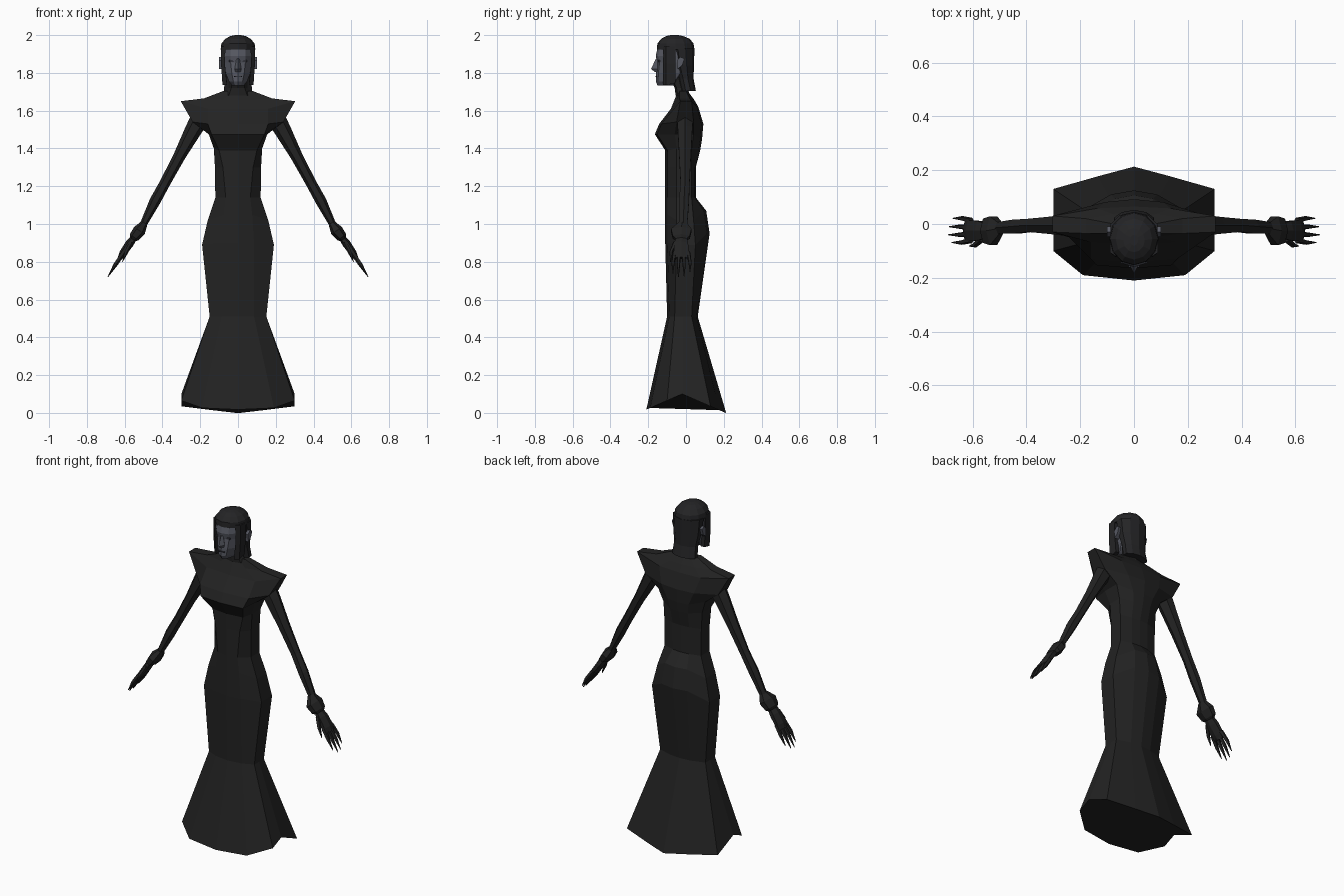
import bpy, bmesh, math
from mathutils import Vector


def material(name, rgb):
    m = bpy.data.materials.new(name)
    m.diffuse_color = (*rgb, 1)
    return m


BLACK = material("black cloth", (0.0165, 0.0165, 0.0165))
HAIR = material("black hair", (0.0175, 0.0175, 0.019))
SKIN = material("slate grey skin", (0.095, 0.10, 0.125))
DARK = material("dark features", (0.03, 0.031, 0.04))


def loft(name, rings, mat, mirror=False):
    """Skin a list of equal-length closed rings and cap both ends."""
    bm = bmesh.new()
    vs = [[bm.verts.new(p) for p in r] for r in rings]
    n = len(rings[0])
    for a, b in zip(vs, vs[1:]):
        for i in range(n):
            j = (i + 1) % n
            bm.faces.new((a[i], a[j], b[j], b[i]))
    bm.faces.new(vs[0])
    bm.faces.new(vs[-1])
    bmesh.ops.recalc_face_normals(bm, faces=bm.faces)
    me = bpy.data.meshes.new(name)
    bm.to_mesh(me)
    bm.free()
    me.materials.append(mat)
    ob = bpy.data.objects.new(name, me)
    bpy.context.collection.objects.link(ob)
    if mirror:
        ob.modifiers.new("mirror", 'MIRROR').use_mirror_merge = False
    return ob


def whole(half):
    """Complete a ring from its right half (first and last on x = 0)."""
    return half + [(-x, y, z) for x, y, z in half[-2:0:-1]]


def ellipse(z, w, yf, yb, n=12):
    c, r = (yf + yb) / 2, (yb - yf) / 2
    return [(w * math.sin(2 * math.pi * i / n), c - r * math.cos(2 * math.pi * i / n), z)
            for i in range(n)]


def tube(name, path, mat, n=6):
    """Mirrored limb; path rows are x, y, z, thickness, depth radius."""
    pts = [Vector(p[:3]) for p in path]
    rings = []
    for i, p in enumerate(path):
        d = (pts[min(i + 1, len(pts) - 1)] - pts[max(i - 1, 0)]).normalized()
        side = Vector((0, 1, 0)).cross(d).normalized()
        rings.append([pts[i] + side * p[3] * math.cos(2 * math.pi * k / n)
                      + Vector((0, 1, 0)) * p[4] * math.sin(2 * math.pi * k / n)
                      for k in range(n)])
    return loft(name, rings, mat, True)


# Gown: z front, z side, z back, width, y front, y back, front panel x, side y front, side y back
def gown_ring(zf, zs, zb, w, yf, yb, a, y1, y2):
    return whole([(0, yf, zf), (a, yf + 0.012, zf), (w, y1, zs), (w, (y1 + y2) / 2, zs),
                  (w, y2, zs), (w * 0.45, yb - 0.2 * (yb - y2), zb), (0, yb, zb)])


hem = whole([(x, y, 0.10 - 0.1 * abs(y + 0.02) / 0.23) for x, y in
             ((0, -0.21), (0.19, -0.19), (0.30, -0.10), (0.30, -0.02),
              (0.30, 0.13), (0.135, 0.177), (0, 0.213))])
rows = [
    (0.51, 0.51, 0.51, 0.15, -0.10, 0.062, 0.085, -0.06, 0.03),
    (0.90, 0.89, 0.95, 0.19, -0.11, 0.125, 0.085, -0.05, 0.05),
    (1.05, 1.02, 1.07, 0.16, -0.11, 0.107, 0.075, -0.05, 0.04),
    (1.14, 1.14, 1.14, 0.12, -0.11, 0.052, 0.065, -0.05, 0.03),
    (1.30, 1.30, 1.30, 0.122, -0.11, 0.052, 0.08, -0.05, 0.03),
    (1.39, 1.40, 1.39, 0.128, -0.11, 0.075, 0.10, -0.05, 0.03),
    (1.475, 1.475, 1.45, 0.155, -0.165, 0.085, 0.14, -0.06, 0.04),
    (1.53, 1.54, 1.53, 0.24, -0.142, 0.092, 0.16, -0.05, 0.04),
    (1.61, 1.65, 1.62, 0.303, -0.08, 0.065, 0.16, -0.03, 0.03),
    (1.66, 1.665, 1.66, 0.18, -0.06, 0.042, 0.08, -0.035, 0.02),
    (1.70, 1.705, 1.70, 0.075, -0.045, 0.012, 0.03, -0.035, 0.0),
]
loft("gown", [hem] + [gown_ring(*r) for r in rows], BLACK)

# Neck inside a high collar
loft("neck", [ellipse(1.68, 0.07, -0.055, 0.02, 8), ellipse(1.72, 0.05, -0.06, 0.01, 8),
              ellipse(1.80, 0.05, -0.10, 0.01, 8)], BLACK)


# Face: z, width, y front, y back
def face_ring(z, w, yf, yb):
    return whole([(0, yf, z), (w * 0.5, yf + 0.012, z), (w, yf + 0.06, z),
                  (w, yb - 0.03, z), (0, yb, z)])


loft("face", [face_ring(*r) for r in (
    (1.732, 0.03, -0.150, -0.06), (1.755, 0.048, -0.160, -0.03), (1.80, 0.066, -0.158, 0.0),
    (1.855, 0.078, -0.152, 0.02), (1.89, 0.080, -0.160, 0.02), (1.945, 0.075, -0.148, 0.02))], SKIN)
loft("nose", [whole([(0, y - d, z), (w, y, z), (0, y + 0.02, z)]) for z, w, y, d in (
    (1.805, 0.014, -0.152, 0.012), (1.82, 0.018, -0.152, 0.033), (1.875, 0.008, -0.152, 0.008))], SKIN)


def plate(name, x0, x1, y, z0, z1, mat, mirror=False):
    return loft(name, [[(x, y + s, z) for x, z in ((x0, z0), (x1, z0), (x1, z1), (x0, z1))]
                       for s in (0, 0.008)], mat, mirror)


plate("eyes", 0.018, 0.048, -0.146, 1.858, 1.867, DARK, True)
plate("mouth", -0.02, 0.02, -0.161, 1.777, 1.783, DARK)

# Ears
loft("ears", [[(x, -0.03 + k * y, z) for y, z in (
    (-0.015, 1.82), (0.01, 1.84), (0.022, 1.875), (0.0, 1.885), (-0.018, 1.865))]
    for x, k in ((0.075, 0.8), (0.10, 1.0))], SKIN, True)

# Hair: crown, back fall and two front locks
loft("hair_crown", [ellipse(*r) for r in (
    (1.925, 0.092, -0.153, 0.045), (1.955, 0.088, -0.152, 0.04), (1.98, 0.068, -0.132, 0.02),
    (1.995, 0.040, -0.105, -0.015), (2.0, 0.015, -0.08, -0.04))], HAIR)
loft("hair_back", [ellipse(z, w, f, b, 10) for z, w, f, b in (
    (1.93, 0.092, -0.09, 0.045), (1.84, 0.086, -0.07, 0.042),
    (1.77, 0.074, -0.045, 0.04), (1.705, 0.078, -0.03, 0.052))], HAIR)
loft("hair_front_locks", [[(i, -0.122, z), (o, -0.105, z), (o, -0.055, z + e), (i, -0.055, z + e)]
                          for z, i, o, e in ((1.735, 0.058, 0.082, 0.012),
                                             (1.85, 0.07, 0.09, 0), (1.94, 0.066, 0.09, 0))],
     HAIR, True)

# Sleeves, cuffs and hands
tube("sleeve", [(0.20, -0.005, 1.56, 0.05, 0.05), (0.235, -0.005, 1.50, 0.045, 0.045),
                (0.31, -0.005, 1.36, 0.032, 0.036), (0.385, -0.005, 1.22, 0.028, 0.028),
                (0.44, -0.01, 1.12, 0.029, 0.03), (0.51, -0.015, 0.98, 0.017, 0.024)], BLACK)
tube("cuff", [(0.495, -0.018, 1.005, 0.018, 0.024), (0.522, -0.025, 0.965, 0.034, 0.062),
              (0.55, -0.025, 0.93, 0.028, 0.052), (0.56, -0.025, 0.915, 0.014, 0.03)], BLACK)
tube("hand", [(0.54, -0.025, 0.94, 0.015, 0.028), (0.575, -0.025, 0.895, 0.022, 0.042),
              (0.61, -0.025, 0.845, 0.019, 0.045), (0.625, -0.025, 0.82, 0.012, 0.038)], BLACK)
for k, (y, s) in enumerate(((-0.06, 0.85), (-0.037, 1.0), (-0.013, 0.97), (0.012, 0.8))):
    spread = (y + 0.025) * 0.25
    tube(f"finger_{k + 1}", [(0.605, y, 0.85, 0.013, 0.012),
                             (0.605 + 0.045 * s, y + spread, 0.85 - 0.065 * s, 0.012, 0.009),
                             (0.605 + 0.084 * s, y + spread, 0.85 - 0.13 * s, 0.002, 0.002)],
         BLACK, 5)
tube("thumb", [(0.565, -0.055, 0.905, 0.013, 0.014), (0.59, -0.078, 0.855, 0.011, 0.01),
               (0.612, -0.082, 0.80, 0.002, 0.002)], BLACK, 5)
